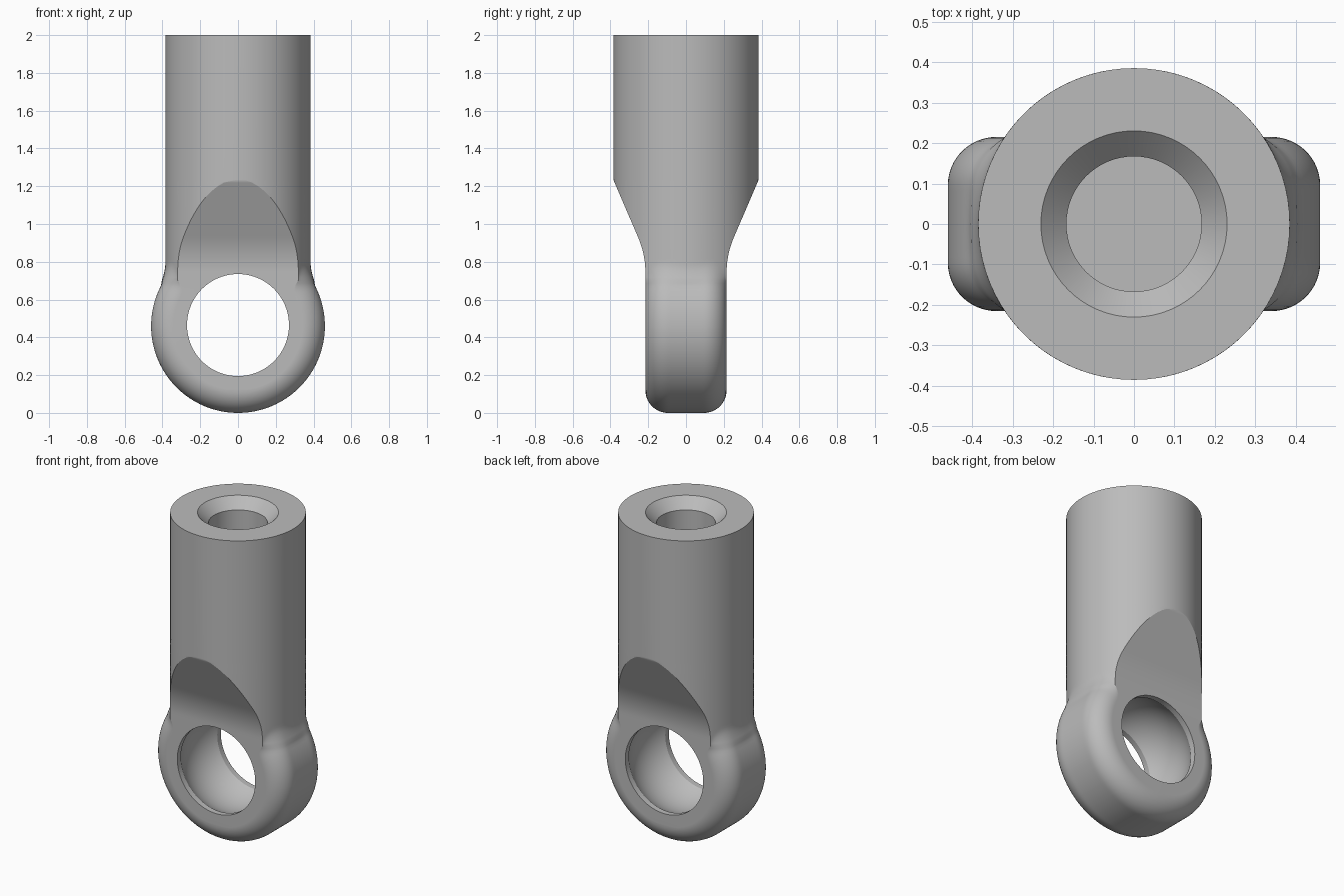
import bpy, bmesh
from math import sin, cos, pi, sqrt, radians
from mathutils import Matrix

cube = bpy.data.objects.get("Cube")
if cube:
    bpy.data.objects.remove(cube, do_unlink=True)

SHANK_R, EYE_R, EYE_HALF, ROUND = 0.385, 0.46, 0.215, 0.12
FLAT = EYE_HALF - ROUND          # half width of the unrounded eye rim
TAPER_TOP, TAPER_SLOPE, TOP = 1.235, 0.43, 2.0

grey = bpy.data.materials.new("plain_grey")
grey.use_nodes = True
grey.diffuse_color = (0.5, 0.5, 0.5, 1)
grey.node_tree.nodes["Principled BSDF"].inputs["Base Color"].default_value = (0.5, 0.5, 0.5, 1)


def smooth_max(a, b, k):
    h = max(k - abs(a - b), 0) / k
    return max(a, b) + h * h * k / 4


def half_depth(z):
    """Half depth in y: rounded eye bottom, flat eye, taper, full shank."""
    if z < ROUND:
        return FLAT + sqrt(ROUND ** 2 - (ROUND - z) ** 2)
    taper = SHANK_R - TAPER_SLOPE * (TAPER_TOP - z)
    return min(SHANK_R, smooth_max(EYE_HALF, taper, 0.04))


def half_width(y, z):
    """Half width in x: eye ring blended into the round shank."""
    shank = sqrt(max(SHANK_R ** 2 - y * y, 0)) - 0.8 * max(0, 0.7 - z)
    over = max(abs(y) - FLAT, 0)
    if over > ROUND + 1e-6:
        return max(shank, 0)
    rim = EYE_R - ROUND + sqrt(max(ROUND ** 2 - over ** 2, 0))
    square = rim ** 2 - (z - EYE_R) ** 2
    if square < 0:
        return max(shank, 0)
    return max(smooth_max(sqrt(square), shank, 0.06), 0)


def make_object(name, bm):
    bmesh.ops.recalc_face_normals(bm, faces=bm.faces)
    mesh = bpy.data.meshes.new(name)
    bm.to_mesh(mesh)
    bm.free()
    mesh.materials.append(grey)
    obj = bpy.data.objects.new(name, mesh)
    bpy.context.collection.objects.link(obj)
    return obj


def lathe(name, profile, steps, matrix):
    """Closed solid turned from (radius, height) points that start and end on the axis."""
    bm = bmesh.new()
    verts = [bm.verts.new((r, 0, h)) for r, h in profile]
    edges = [bm.edges.new(pair) for pair in zip(verts, verts[1:])]
    bmesh.ops.spin(bm, geom=verts + edges, cent=(0, 0, 0), axis=(0, 0, 1),
                   angle=2 * pi, steps=steps, use_duplicate=False)
    bmesh.ops.remove_doubles(bm, verts=bm.verts, dist=1e-5)
    bm.transform(matrix)
    return make_object(name, bm)


# Heights of the cross-sections, closer together around the eye bottom
levels = {TOP, TAPER_TOP}
for i in range(49):
    c = 1 - cos(i / 48 * pi / 2)
    levels.add(round(EYE_R * c, 3))
    levels.add(round(ROUND + (EYE_R - ROUND) * c, 3))
    levels.add(round(EYE_R + (TAPER_TOP - EYE_R) * i / 48, 3))
levels = [max(z, 0.0003) for z in sorted(levels)]

# Rod end body: a stack of sections from eye to shank
bm = bmesh.new()
STEPS = 40
rings = []
for z in levels:
    ys = [half_depth(z) * sin(pi * (i / STEPS - 0.5)) for i in range(STEPS + 1)]
    side = [(half_width(y, z), y) for y in ys]
    outline = side + [(-x, y) for x, y in reversed(side)]
    rings.append([bm.verts.new((x, y, z)) for x, y in outline])
for low, high in zip(rings, rings[1:]):
    for i in range(len(low)):
        bm.faces.new((low[i - 1], low[i], high[i], high[i - 1]))
bm.faces.new(rings[0])
bm.faces.new(rings[-1])
bmesh.ops.remove_doubles(bm, verts=bm.verts, dist=1e-4)
bmesh.ops.dissolve_degenerate(bm, edges=bm.edges, dist=1e-5)
body = make_object("rod_end_body", bm)

# Ball socket with short straight lips, turned about the y axis
LIP_R, LIP_Y = 0.27, 0.18
ball_r = sqrt(LIP_R ** 2 + LIP_Y ** 2)
arc = []
for i in range(25):
    h = -LIP_Y + 2 * LIP_Y * i / 24
    arc.append((sqrt(ball_r ** 2 - h * h), h))
socket = lathe("socket_cutter",
               [(0, -0.4), (LIP_R, -0.4)] + arc + [(LIP_R, 0.4), (0, 0.4)], 80,
               Matrix.Translation((0, 0, 0.465)) @ Matrix.Rotation(radians(90), 4, 'X'))

# Blind threaded-rod bore with a countersunk mouth
bore = lathe("bore_cutter",
             [(0, 0.92), (0.167, 0.92), (0.167, 1.937), (0.23, TOP), (0.23, 2.1), (0, 2.1)],
             64, Matrix.Identity(4))

bpy.ops.object.select_all(action='DESELECT')
bpy.context.view_layer.objects.active = body
body.select_set(True)
for cutter in (socket, bore):
    cutter.hide_render = True
    mod = body.modifiers.new("cut", 'BOOLEAN')
    mod.operation = 'DIFFERENCE'
    mod.solver = 'EXACT'
    mod.object = cutter
    bpy.ops.object.modifier_apply(modifier=mod.name)
    bpy.data.objects.remove(cutter, do_unlink=True)

bpy.ops.object.shade_smooth_by_angle(angle=radians(25))
weighted = body.modifiers.new("flat_face_normals", 'WEIGHTED_NORMAL')
weighted.keep_sharp = True
